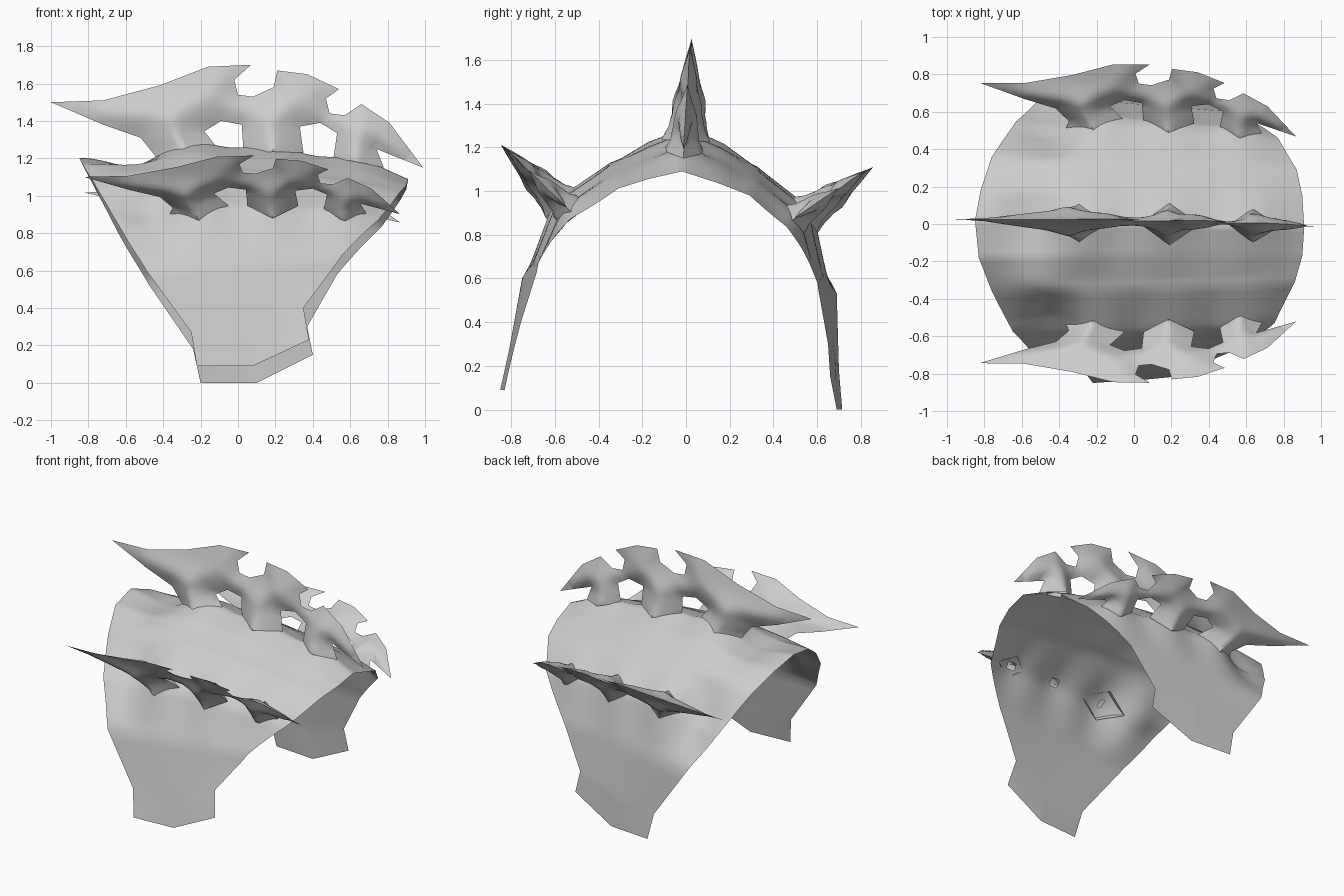
import bpy, bmesh, math
from mathutils import Vector
from mathutils.geometry import delaunay_2d_cdt

if "Cube" in bpy.data.objects:
    bpy.data.objects.remove(bpy.data.objects["Cube"])

grey = bpy.data.materials.new("light_grey")
grey.diffuse_color = (0.6, 0.6, 0.6, 1)
grey.use_nodes = True
grey.node_tree.nodes["Principled BSDF"].inputs["Base Color"].default_value = grey.diffuse_color

# Crest placement: origin (y, z), growth direction (y, z), scale, x shift, yaw
CRESTS = {
    "front_crest": ((-0.56, 0.93), (-0.58, 0.57), 0.85, 0.025, 0.01),
    "top_crest": ((0.0, 1.20), (0.05, 1.0), 1.0, 0.0, -0.012),
    "back_crest": ((0.53, 0.88), (0.65, 0.46), 0.85, 0.025, -0.03),
}
# Swellings of the shell below each crest stem, and one hollow: x, height
SWELLS = ((-0.28, 0.07), (0.19, 0.06), (0.64, 0.06), (-0.54, -0.08))


def finish(bm, name, angle):
    me = bpy.data.meshes.new(name)
    bm.to_mesh(me)
    bm.free()
    me.materials.append(grey)
    ob = bpy.data.objects.new(name, me)
    bpy.context.collection.objects.link(ob)
    bpy.ops.object.select_all(action='DESELECT')
    bpy.context.view_layer.objects.active = ob
    ob.select_set(True)
    bpy.ops.object.shade_smooth_by_angle(angle=math.radians(angle))


# Arched shell: each row gives its left edge, middle and right edge
ROWS = [
    ((-0.22, -0.85, 0.09), (0.08, -0.83, 0.09), (0.38, -0.80, 0.23)),
    ((-0.25, -0.81, 0.27), (0.06, -0.79, 0.30), (0.35, -0.755, 0.40)),
    ((-0.49, -0.75, 0.60), (0.03, -0.72, 0.64), (0.55, -0.67, 0.67)),
    ((-0.65, -0.58, 0.87), (0.00, -0.57, 0.91), (0.75, -0.52, 0.86)),
    ((-0.76, -0.36, 1.05), (0.00, -0.34, 1.13), (0.86, -0.31, 1.01)),
    ((-0.83, -0.18, 1.17), (0.00, -0.17, 1.19), (0.90, -0.17, 1.05)),
    ((-0.85, 0.02, 1.21), (0.05, 0.00, 1.22), (0.91, -0.02, 1.08)),
    ((-0.82, 0.18, 1.15), (0.00, 0.17, 1.18), (0.90, 0.15, 1.03)),
    ((-0.76, 0.36, 1.03), (0.00, 0.32, 1.11), (0.87, 0.29, 0.98)),
    ((-0.63, 0.56, 0.79), (0.00, 0.53, 0.89), (0.77, 0.45, 0.83)),
    ((-0.48, 0.69, 0.53), (0.03, 0.64, 0.58), (0.53, 0.60, 0.58)),
    ((-0.24, 0.70, 0.18), (0.06, 0.685, 0.20), (0.37, 0.65, 0.30)),
    ((-0.20, 0.715, 0.0), (0.10, 0.69, 0.0), (0.40, 0.66, 0.15)),
]
COLS, SUB = 48, 6


def row_point(i, t):
    a, b, c = (Vector(p) for p in ROWS[i])
    if i in (0, 1, 11, 12):  # straight-sided ends
        return a.lerp(b, t * 2) if t < 0.5 else b.lerp(c, t * 2 - 1)
    return a * (2 * t - 1) * (t - 1) + b * 4 * t * (1 - t) + c * t * (2 * t - 1)


def swell(p):
    """Shell point raised towards the crests, and whether a stem opens there."""
    q, hole = p.copy(), False
    for (oy, oz), (dy, dz), s, sx, yaw in CRESTS.values():
        d = Vector((0, dy, dz)).normalized()
        rel = Vector((0, p.y - oy - yaw * p.x, p.z - oz))
        across = abs(d.y * rel.z - d.z * rel.y)
        if rel.length > 0.4 or across > 0.3:
            continue
        for x, height in SWELLS:
            dx = p.x - (x * s + sx)
            q += d * height * s * math.exp(-(dx / (0.2 * s)) ** 2) * (1 - across / 0.3)
            hole |= height > 0 and abs(dx) / (0.11 * s) + across / (0.05 * s) < 1
    return q, hole


bm = bmesh.new()
grid, open_verts = [], set()
for r in range((len(ROWS) - 1) * SUB + 1):
    i = min(r // SUB, len(ROWS) - 2)
    f = r / SUB - i
    line = []
    for c in range(COLS + 1):
        t = c / COLS
        q, hole = swell(row_point(i, t).lerp(row_point(i + 1, t), f))
        v = bm.verts.new(q)
        if hole:
            open_verts.add(v)
        line.append(v)
    grid.append(line)
for a, b in zip(grid, grid[1:]):
    for c in range(COLS):
        quad = (a[c], a[c + 1], b[c + 1], b[c])
        if sum(v in open_verts for v in quad) < 3:  # hollow below the stems
            bm.faces.new(quad)
bmesh.ops.delete(bm, geom=[v for v in bm.verts if not v.link_faces], context='VERTS')
finish(bm, "arched_shell", 60)

# Crest outline (x, z), clockwise from the left tip
OUTLINE = [
    (-1.0, 1.50), (-0.72, 1.51), (-0.42, 1.59), (-0.16, 1.69), (0.07, 1.70),
    (-0.02, 1.62), (0.0, 1.54), (0.08, 1.53), (0.19, 1.58), (0.21, 1.67),
    (0.37, 1.65), (0.54, 1.57), (0.47, 1.52), (0.49, 1.44), (0.57, 1.43),
    (0.66, 1.49), (0.81, 1.39), (0.99, 1.15), (0.74, 1.25), (0.78, 1.15),
    (0.51, 1.20), (0.53, 1.335), (0.44, 1.39), (0.33, 1.37), (0.35, 1.23),
    (0.03, 1.23), (0.02, 1.38), (-0.09, 1.40), (-0.18, 1.345), (-0.09, 1.23),
    (-0.46, 1.14), (-0.44, 1.21), (-0.52, 1.31), (-0.72, 1.38),
]
BASES = (19, 24, 29)  # open stem ends, by first corner
loop, rim = [], []
for k, p in enumerate(OUTLINE):
    a, b = Vector(p), Vector(OUTLINE[(k + 1) % len(OUTLINE)])
    if k not in BASES:
        rim.append((a, b))
    n = 8 if k in BASES else max(1, round((b - a).length / 0.05))
    loop += [a.lerp(b, j / n) for j in range(n)]


def rim_distance(p):
    best = 9
    for a, b in rim:
        t = max(0, min(1, (p - a).dot(b - a) / (b - a).length_squared))
        best = min(best, (p - a.lerp(b, t)).length)
    return best


# Fill the outline with a fine triangulation
points = list(loop)
for i in range(-34, 35):
    for j in range(38, 58):
        p = Vector(((i + 0.5 * (j % 2)) * 0.03, j * 0.03))
        if rim_distance(p) > 0.02:
            points.append(p)
verts2d, _, faces2d, *_ = delaunay_2d_cdt(points, [], [list(range(len(loop)))], 1, 1e-5)


def counter_clockwise(f):
    a, b, c = (verts2d[k] for k in f[:3])
    return list(f) if (b - a).cross(c - a) > 0 else list(f)[::-1]


for name, ((oy, oz), (dy, dz), s, sx, yaw) in CRESTS.items():
    d = Vector((0, dy, dz))
    n = Vector((0, -d.z, d.y)).normalized()
    bm = bmesh.new()
    sides = ([], [])
    for p in verts2d:
        depth = rim_distance(p)
        # thin towards the top, wide where the stems meet the shell
        half = 0.48 * depth * s * max(0.6, min(1, (1.75 - p.y) / 0.35))
        half *= 1 + 0.5 * max(0, min(1, (1.36 - p.y) / 0.14))
        mid = Vector((p.x * s + sx, oy + yaw * p.x, oz)) + d * (p.y - 1.2)
        v = bm.verts.new(mid + n * half)
        sides[0].append(v)
        sides[1].append(bm.verts.new(mid - n * half) if depth > 1e-4 else v)
    for f in map(counter_clockwise, faces2d):
        for side, order in ((sides[0], f), (sides[1], f[::-1])):
            vs = [side[k] for k in order]
            if not bm.faces.get(vs):
                bm.faces.new(vs)
    bmesh.ops.delete(bm, geom=[v for v in bm.verts if not v.link_faces], context='VERTS')
    # soften the ridges while keeping the rim and base in place
    bm.normal_update()
    inner = [v for v in bm.verts
             if not v.is_boundary and all(e.calc_face_angle(0) < 0.9 for e in v.link_edges)]
    for _ in range(2):
        bmesh.ops.smooth_vert(bm, verts=inner, factor=0.5,
                              use_axis_x=True, use_axis_y=True, use_axis_z=True)
    finish(bm, name, 60)
